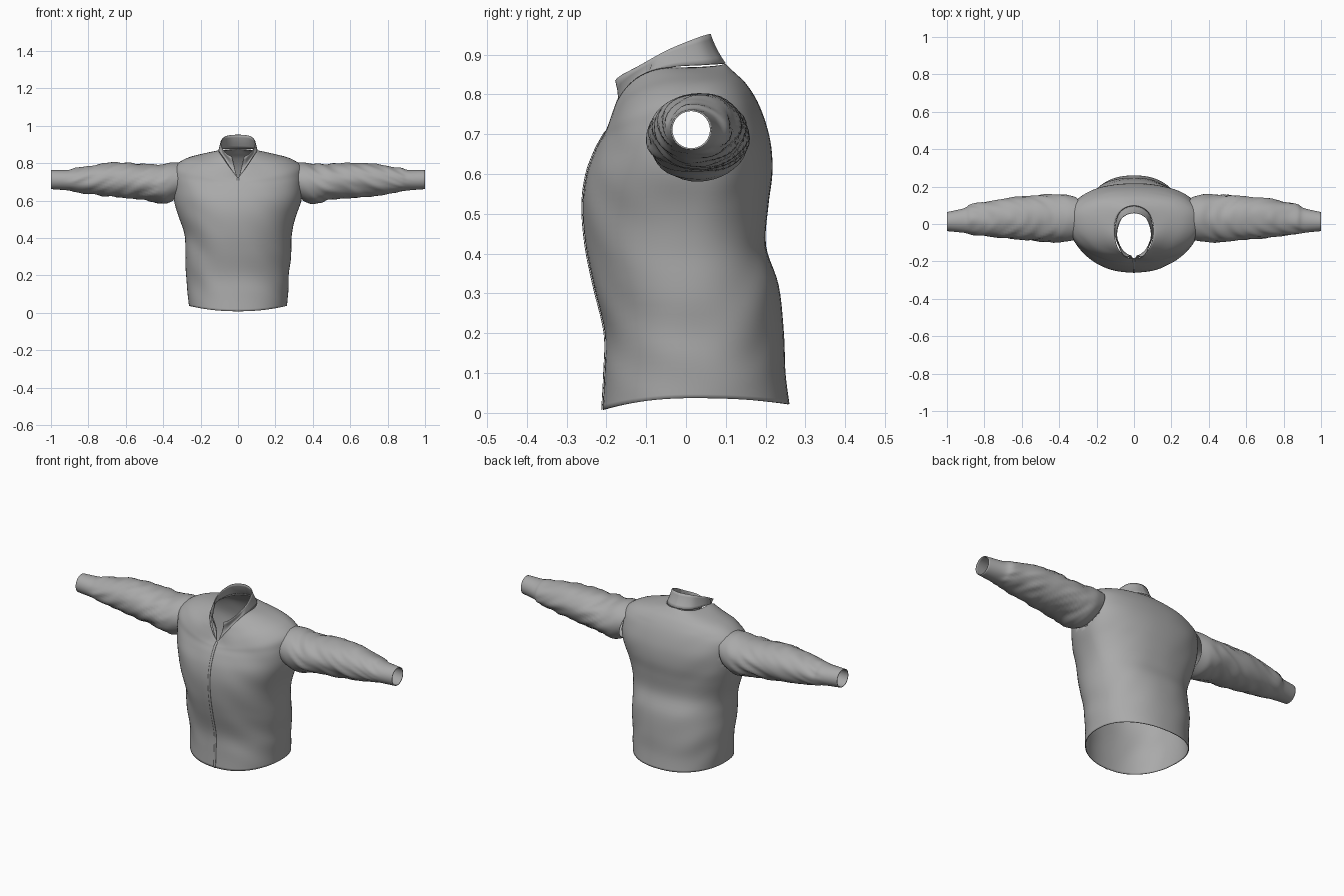
import bpy, bmesh, math
from mathutils import Vector, noise

if "Cube" in bpy.data.objects:
    bpy.data.objects.remove(bpy.data.objects["Cube"])

cloth = bpy.data.materials.new("grey cloth")
cloth.diffuse_color = (0.40, 0.40, 0.40, 1)
cloth.use_nodes = True
cloth.node_tree.nodes["Principled BSDF"].inputs["Base Color"].default_value = cloth.diffuse_color


def spline(rows, steps):
    """Smoothly resample a list of parameter rows (Catmull-Rom)."""
    out = []
    for i in range(len(rows) - 1):
        p0, p1, p2, p3 = (rows[min(max(i + k, 0), len(rows) - 1)] for k in (-1, 0, 1, 2))
        for s in range(steps):
            t = s / steps
            out.append([0.5 * (2 * b + (c - a) * t + (2 * a - 5 * b + 4 * c - d) * t * t
                               + (3 * b - a - 3 * c + d) * t ** 3)
                        for a, b, c, d in zip(p0, p1, p2, p3)])
    return out + [list(rows[-1])]


def loft(name, rings, closed=True, thick=0.004, drop=None):
    """Skin a stack of point rings into a thin smooth cloth surface."""
    bm = bmesh.new()
    vs = [[bm.verts.new(p) for p in r] for r in rings]
    n = len(rings[0])
    for a, b in zip(vs, vs[1:]):
        for i in range(n if closed else n - 1):
            j = (i + 1) % n
            f = bm.faces.new((a[i], a[j], b[j], b[i]))
            if drop and drop(f.calc_center_median()):
                bm.faces.remove(f)
    bmesh.ops.delete(bm, geom=[v for v in bm.verts if not v.link_faces], context='VERTS')
    me = bpy.data.meshes.new(name)
    bm.to_mesh(me)
    bm.free()
    ob = bpy.data.objects.new(name, me)
    bpy.context.collection.objects.link(ob)
    me.materials.append(cloth)
    me.shade_smooth()
    if thick:
        mod = ob.modifiers.new("cloth thickness", 'SOLIDIFY')
        mod.thickness = thick
        mod.offset = -1
    return ob


def spow(v, e):
    return math.copysign(abs(v) ** e, v)


# Torso: half width, front y, side y, back y, front z, side z, back z, slope power
body = [
    (.262, -.210, .02, .260, .008, .037, .022, 2),
    (.268, -.205, .02, .250, .10, .11, .10, 2),
    (.274, -.204, .02, .246, .20, .20, .20, 2),
    (.279, -.232, .02, .233, .32, .32, .32, 2),
    (.288, -.252, .02, .201, .42, .42, .42, 2),
    (.315, -.260, .02, .207, .52, .52, .52, 2),
    (.340, -.250, .02, .217, .60, .60, .60, 2),
    (.355, -.228, .03, .214, .66, .67, .67, 2),
    (.357, -.212, .03, .200, .69, .73, .73, 1.8),
    (.343, -.205, .03, .178, .702, .782, .785, 1.5),
    (.280, -.198, .03, .150, .710, .825, .828, 1.2),
    (.190, -.192, .02, .122, .716, .850, .855, 1),
    (.105, -.186, -.03, .098, .722, .868, .878, 1),
]
SEG = 72


def torso_ring(r):
    hw, yf, ys, yb, zf, zs, zb, p = r
    pts = []
    for i in range(SEG):
        a = math.tau * i / SEG
        s, c = math.sin(a), math.cos(a)          # c = 1 is the front
        w = abs(s) ** p
        y = ys + abs(spow(c, .9)) * ((yf - ys) if c > 0 else (yb - ys))
        z = zs * w + (zf if c > 0 else zb) * (1 - w)
        v = Vector((hw * spow(s, .9), y, z))
        # soft folds at the flanks
        fold = .010 * noise.noise(Vector((v.x * 5, v.y * 5, v.z * 8 + v.x * 6)))
        k = abs(s) * min(1, max(0, (z - .03) / .1)) * (1 if z < .8 else .4)
        pts.append(v + Vector((s, -c, 0)) * fold * k)
    return pts


def armhole(c):
    return abs(c.x) > .29 and math.hypot(c.y - .03, c.z - .695) < .09


loft("torso", [torso_ring(r) for r in spline(body, 5)], drop=armhole)

# Sleeves: distance out, front y, back y, bottom z, top z
arm = [
    (.285, -.085, .145, .600, .800),
    (.35, -.095, .158, .582, .803),
    (.42, -.098, .156, .588, .795),
    (.52, -.090, .152, .606, .796),
    (.62, -.084, .146, .614, .803),
    (.72, -.072, .134, .624, .798),
    (.80, -.064, .118, .636, .785),
    (.87, -.055, .106, .645, .773),
    (.91, -.047, .084, .654, .764),
    (1.0, -.038, .064, .661, .762),
]


def sleeve_ring(r, side):
    x, yf, yb, z0, z1 = r
    fade = min(1, max(0, (x - .33) / .1)) * min(1, max(0, (.93 - x) / .06))
    pts = []
    for i in range(40):
        a = math.tau * i / 40
        d = Vector((0, math.cos(a), math.sin(a)))
        q = Vector((x * 20 + 3 * d.z + side * 9, d.y * 1.3, d.z * 1.3))
        k = 1 + .085 * fade * noise.noise(q)
        # the seam leans outwards under the arm
        lean = .03 * (1 - d.z) * max(0, 1 - (x - .285) / .2)
        pts.append((side * (x + lean), (yf + yb) / 2 + d.y * k * (yb - yf) / 2,
                    (z0 + z1) / 2 + d.z * k * (z1 - z0) / 2))
    return pts if side > 0 else pts[::-1]


for side, label in ((-1, "right"), (1, "left")):
    loft(label + "_sleeve", [sleeve_ring(r, side) for r in spline(arm, 7)])

# Stand collar, open at the front: x, y and z of base edge, then of top edge
half = [
    (.004, -.187, .720, .034, -.178, .835),
    (.036, -.172, .768, .058, -.166, .846),
    (.074, -.135, .826, .080, -.125, .868),
    (.104, -.050, .866, .094, -.050, .910),
    (.088, .045, .875, .074, .022, .940),
    (.048, .086, .878, .040, .052, .950),
    (.000, .099, .879, .000, .062, .952),
]
right = spline(half, 5)
edge = [[-r[0], *r[1:3], -r[3], *r[4:]] for r in right] + right[-2::-1]
collar = []
for k in range(6):
    t = k / 5
    collar.append([Vector(r[:3]).lerp(Vector(r[3:]), t) + Vector((0, .012, 0)) * math.sin(math.pi * t)
                   * (1 if r[1] < -.1 else -.3) for r in edge])
loft("collar", [r[::-1] for r in collar], closed=False)

# Zip strip lying on the front centre line
line = [(r[1] - .003, r[4]) for r in spline(body, 5)]
loft("front_zip", [[(x, y, z) for x in (-.006, .006)] for y, z in line], closed=False, thick=.002)
